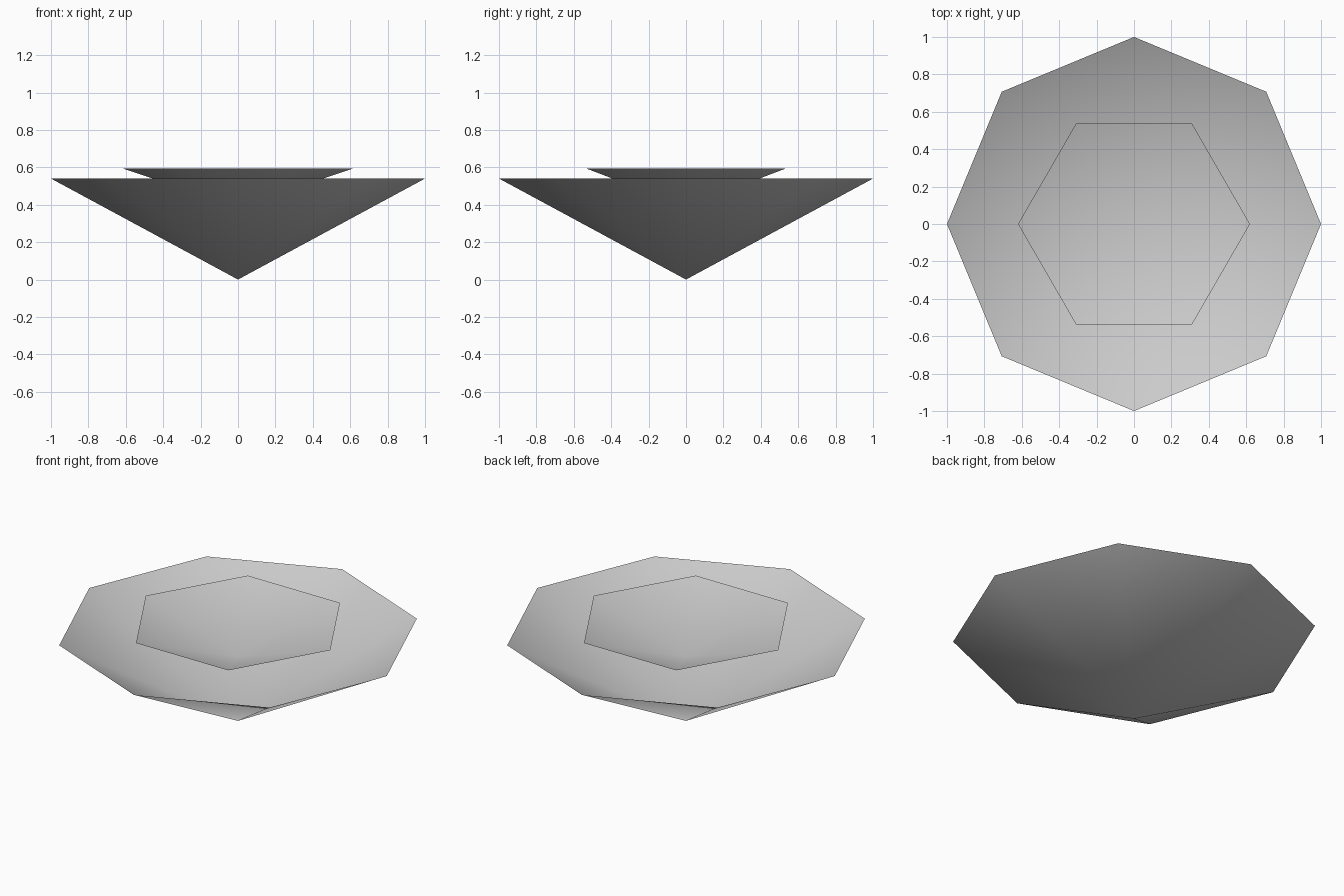
import bpy
import bmesh
from math import cos, sin, tau

default_cube = bpy.data.objects.get("Cube")
if default_cube:
    bpy.data.objects.remove(default_cube, do_unlink=True)

grey = bpy.data.materials.new("light_grey")
grey.use_nodes = True
grey.diffuse_color = (0.6, 0.6, 0.6, 1)
grey.node_tree.nodes["Principled BSDF"].inputs["Base Color"].default_value = (0.6, 0.6, 0.6, 1)


def open_bowl(name, sides, radius, rim_z, depth):
    """Open cone with its tip down and its faces turned up and inward."""
    bm = bmesh.new()
    tip = bm.verts.new((0, 0, rim_z - depth))
    rim = [bm.verts.new((radius * cos(tau * i / sides), radius * sin(tau * i / sides), rim_z))
           for i in range(sides)]
    for i in range(sides):
        face = bm.faces.new((tip, rim[i], rim[(i + 1) % sides]))
        face.smooth = True
    mesh = bpy.data.meshes.new(name)
    bm.to_mesh(mesh)
    bm.free()
    mesh.materials.append(grey)
    obj = bpy.data.objects.new(name, mesh)
    bpy.context.collection.objects.link(obj)
    return obj


# Large eight-sided bowl and the shallow six-sided bowl nested in it
open_bowl("outer_bowl", 8, 1.0, 0.54, 0.54)
open_bowl("inner_bowl", 6, 0.62, 0.595, 0.205)
